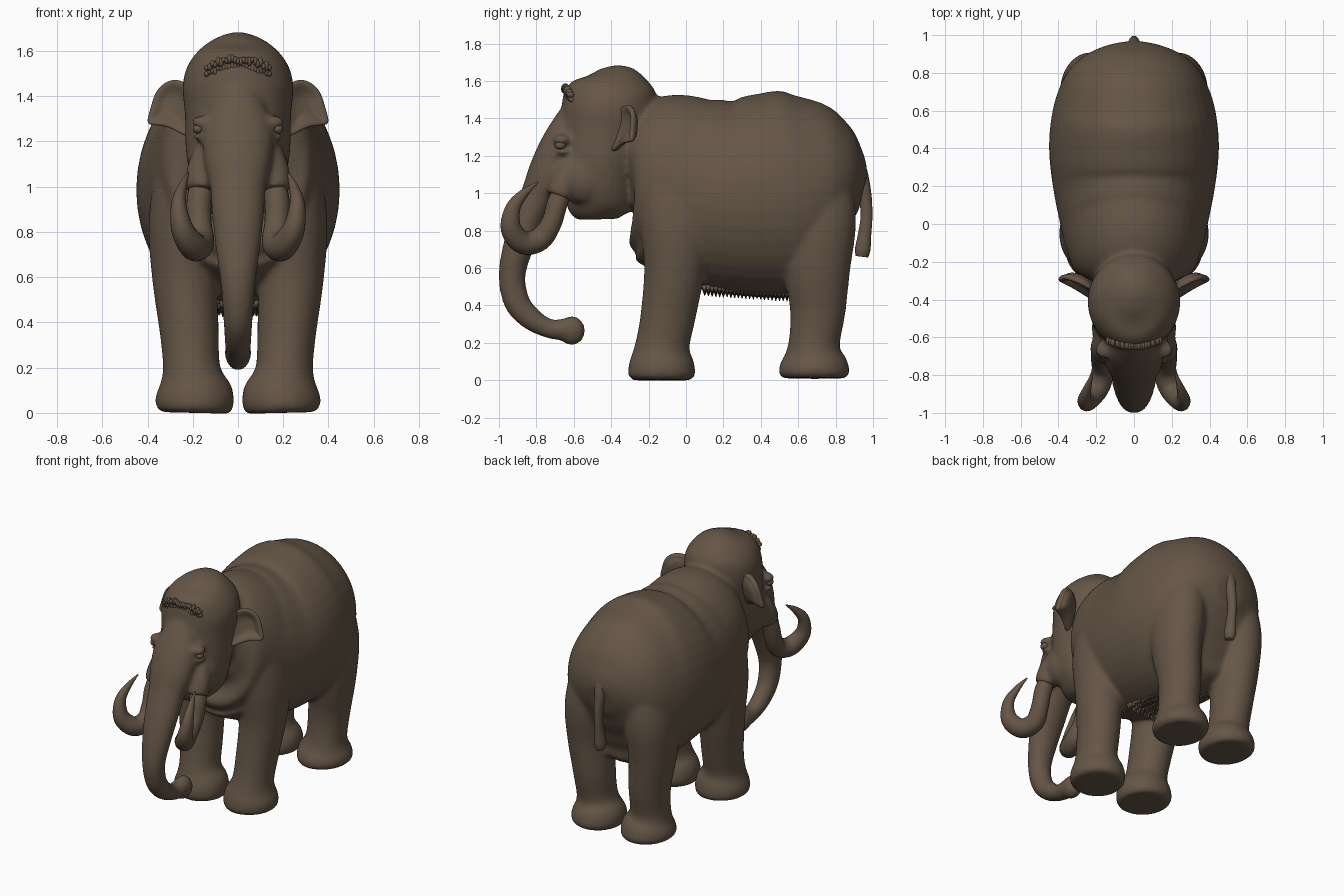
import bpy, bmesh, math, random
from mathutils import Vector, Matrix

random.seed(4)
if "Cube" in bpy.data.objects:
    bpy.data.objects.remove(bpy.data.objects["Cube"])

hide = bpy.data.materials.new("brown_hide")
hide.use_nodes = True
hide.diffuse_color = (0.13, 0.092, 0.062, 1)
bsdf = next(n for n in hide.node_tree.nodes if n.type == "BSDF_PRINCIPLED")
bsdf.inputs["Base Color"].default_value = hide.diffuse_color
bsdf.inputs["Roughness"].default_value = 0.8


def finish(name, bm):
    """Turn a bmesh into a smooth-shaded object."""
    bmesh.ops.recalc_face_normals(bm, faces=bm.faces)
    for f in bm.faces:
        f.smooth = True
    mesh = bpy.data.meshes.new(name)
    bm.to_mesh(mesh)
    bm.free()
    mesh.materials.append(hide)
    ob = bpy.data.objects.new(name, mesh)
    bpy.context.collection.objects.link(ob)
    return ob


def spline(rows, steps=5):
    """Catmull-Rom interpolation of station rows."""
    out = []
    for i in range(len(rows) - 1):
        p0, p1 = rows[max(i - 1, 0)], rows[i]
        p2, p3 = rows[i + 1], rows[min(i + 2, len(rows) - 1)]
        for s in range(steps):
            t = s / steps
            out.append([0.5 * (2 * b + (c - a) * t + (2 * a - 5 * b + 4 * c - d) * t * t
                               + (3 * b - a - 3 * c + d) * t ** 3)
                        for a, b, c, d in zip(p0, p1, p2, p3)])
    return out + [list(rows[-1])]


def loft(bm, rows, side=1, n=28):
    """Skin elliptical rings (x, y, z, half width, half depth) along a path."""
    pts = spline(rows)
    centres = [Vector((p[0] * side, p[1], p[2])) for p in pts]
    rings = []
    for i, p in enumerate(pts):
        tan = (centres[min(i + 1, len(pts) - 1)] - centres[max(i - 1, 0)]).normalized()
        u = Vector((1, 0, 0))
        u = (u - tan * u.dot(tan)).normalized()
        v = tan.cross(u)
        a, b = max(p[3], 0.002), max(p[4], 0.002)
        rings.append([bm.verts.new(centres[i] + u * a * math.cos(k * math.tau / n)
                                   + v * b * math.sin(k * math.tau / n)) for k in range(n)])
    for r, q in zip(rings, rings[1:]):
        for k in range(n):
            bm.faces.new((r[k], r[(k + 1) % n], q[(k + 1) % n], q[k]))
    bm.faces.new(rings[0][::-1])
    bm.faces.new(rings[-1])


def blob(bm, centre, size, side=1):
    m = Matrix.Translation((centre[0] * side, centre[1], centre[2])) @ Matrix.Diagonal((*size, 1))
    bmesh.ops.create_uvsphere(bm, u_segments=16, v_segments=10, radius=1, matrix=m)


skin = bmesh.new()

# Barrel of the body, chest to rump
loft(skin, [(0, -.30, 1.12, .20, .22), (0, -.25, 1.12, .31, .38), (0, -.12, 1.09, .36, .455),
            (0, 0, 1.04, .39, .49), (0, .2, .985, .43, .515), (0, .4, .985, .45, .545),
            (0, .58, 1.0, .435, .55), (0, .72, 1.02, .395, .48), (0, .82, 1.02, .34, .375),
            (0, .9, 1.01, .24, .23), (0, .945, 1.0, .1, .1)], n=40)

# Head, jaw to crown
loft(skin, [(0, -.47, .86, .09, .11), (0, -.47, .91, .15, .165), (0, -.46, 1.0, .20, .19),
            (0, -.46, 1.15, .23, .22), (0, -.43, 1.32, .235, .25), (0, -.41, 1.45, .245, .255),
            (0, -.415, 1.55, .215, .24), (0, -.42, 1.63, .14, .165), (0, -.43, 1.672, .03, .04)], n=36)

# Face and trunk, with the bulbous tip
loft(skin, [(0, -.53, 1.50, .05, .08), (0, -.60, 1.38, .11, .10), (0, -.67, 1.25, .155, .11),
            (0, -.735, 1.12, .15, .105), (0, -.785, 1.0, .125, .095), (0, -.84, .87, .115, .09),
            (0, -.895, .72, .098, .082), (0, -.93, .56, .076, .072), (0, -.905, .42, .066, .07),
            (0, -.83, .33, .06, .062), (0, -.73, .275, .056, .052), (0, -.64, .27, .06, .062)])
blob(skin, (0, -.61, .265), (.06, .072, .08))

# Legs
front_leg = [(.19, -.13, 0, .15, .155), (.19, -.13, .03, .172, .18), (.195, -.13, .1, .168, .172),
             (.205, -.125, .19, .128, .145), (.215, -.095, .35, .13, .148), (.235, -.06, .6, .145, .165),
             (.24, -.05, .85, .155, .2), (.21, -.06, 1.1, .14, .2), (.17, -.06, 1.3, .08, .12)]
rear_leg = [(.19, .685, .01, .15, .165), (.19, .685, .04, .172, .19), (.195, .685, .1, .168, .178),
            (.205, .685, .19, .128, .138), (.215, .705, .38, .13, .15), (.235, .70, .6, .145, .18),
            (.23, .70, .85, .16, .21), (.2, .68, 1.1, .14, .2)]
for side in (1, -1):
    for leg in (front_leg, rear_leg):
        loft(skin, leg, side)
        # Toes around the front of the foot
        for ang in (-65, -22, 22, 65):
            a = math.radians(ang)
            blob(skin, (.19 + .135 * math.sin(a), leg[0][1] - .14 * math.cos(a), .065),
                 (.042, .042, .05), side)
    # Brow ridge, lower lid, cheek and tusk socket
    blob(skin, (.155, -.665, 1.285), (.055, .05, .03), side)
    blob(skin, (.155, -.66, 1.22), (.045, .045, .02), side)
    blob(skin, (.13, -.55, 1.08), (.095, .13, .14), side)
    loft(skin, [(.11, -.58, 1.2, .06, .06), (.15, -.64, 1.08, .075, .075),
                (.165, -.68, .98, .068, .07)], side)

body = finish("body_skin", skin)
remesh = body.modifiers.new("Blend", "REMESH")
remesh.mode = "VOXEL"
remesh.voxel_size = 0.014
remesh.use_smooth_shade = True
smooth = body.modifiers.new("Soften", "SMOOTH")
smooth.factor = 0.5
smooth.iterations = 10

tusk = [(.155, -.65, 1.04, .05, .05), (.172, -.69, .94, .055, .055), (.172, -.72, .84, .055, .055),
        (.165, -.78, .755, .06, .062), (.195, -.87, .735, .062, .062), (.245, -.935, .81, .05, .056),
        (.262, -.925, .92, .034, .04), (.245, -.865, 1.0, .02, .024), (.22, -.79, 1.06, .004, .004)]
ear_outline = [(.18, 1.42), (.235, 1.465), (.29, 1.475), (.345, 1.44), (.37, 1.39), (.385, 1.33),
               (.405, 1.27), (.355, 1.275), (.30, 1.265), (.25, 1.235), (.2, 1.21), (.18, 1.3)]

for side, label in ((1, "left"), (-1, "right")):
    bm = bmesh.new()
    loft(bm, tusk, side, 20)
    finish(label + "_tusk", bm)

    # Eye
    bm = bmesh.new()
    blob(bm, (.175, -.672, 1.255), (.025, .03, .022), side)
    finish(label + "_eye", bm)

    # Cupped ear flap: rings shrinking towards a hollow centre
    bm = bmesh.new()
    rings = []
    for scale, dip in ((1, 0), (.88, -.008), (.6, .022), (.25, .03)):
        ring = []
        for x, z in ear_outline:
            x, z = .285 + (x - .285) * scale, 1.35 + (z - 1.35) * scale
            y = -.375 + (x - .18) * .5 + (z - 1.35) * .22 + dip
            ring.append(bm.verts.new((x * side, y, z)))
        rings.append(ring)
    count = len(ear_outline)
    for r, q in zip(rings, rings[1:]):
        for k in range(count):
            bm.faces.new((r[k], r[(k + 1) % count], q[(k + 1) % count], q[k]))
    bm.faces.new(rings[-1])
    ear = finish(label + "_ear", bm)
    solid = ear.modifiers.new("Thickness", "SOLIDIFY")
    solid.thickness = 0.035
    solid.offset = 0
    sub = ear.modifiers.new("Round", "SUBSURF")
    sub.levels = sub.render_levels = 2

# Tail with a brush end
bm = bmesh.new()
loft(bm, [(0, .86, 1.22, .07, .05), (0, .92, 1.13, .05, .045), (0, .955, 1.0, .032, .036),
          (0, .965, .88, .026, .032), (0, .955, .78, .03, .036), (0, .945, .70, .036, .042),
          (0, .94, .66, .026, .034)], n=18)
finish("tail", bm)

# Ragged fringe of hair on the brow
bm = bmesh.new()
for i in range(23):
    x = (i - 11) * .0125
    for row in range(2):
        blob(bm, (x, -.648 + 1.6 * x * x + .012 * row, 1.56 - 1.6 * x * x - .03 * row + random.uniform(-.008, .008)),
             (.012, .02, random.uniform(.012, .024)))
finish("brow_fringe", bm)

# Short hair tufts under the belly
bm = bmesh.new()
for i in range(24):
    for j in range(-4, 5):
        x, y = j * .03 + random.uniform(-.01, .01), .1 + i * .02
        drop = .475 - .06 * (y - .08) + .9 * x * x
        m = Matrix.Translation((x, y, drop)) @ Matrix.Rotation(math.pi, 4, "X")
        bmesh.ops.create_cone(bm, cap_ends=True, segments=6, radius1=.018, radius2=.002,
                              depth=random.uniform(.04, .055), matrix=m)
finish("belly_hair", bm)
